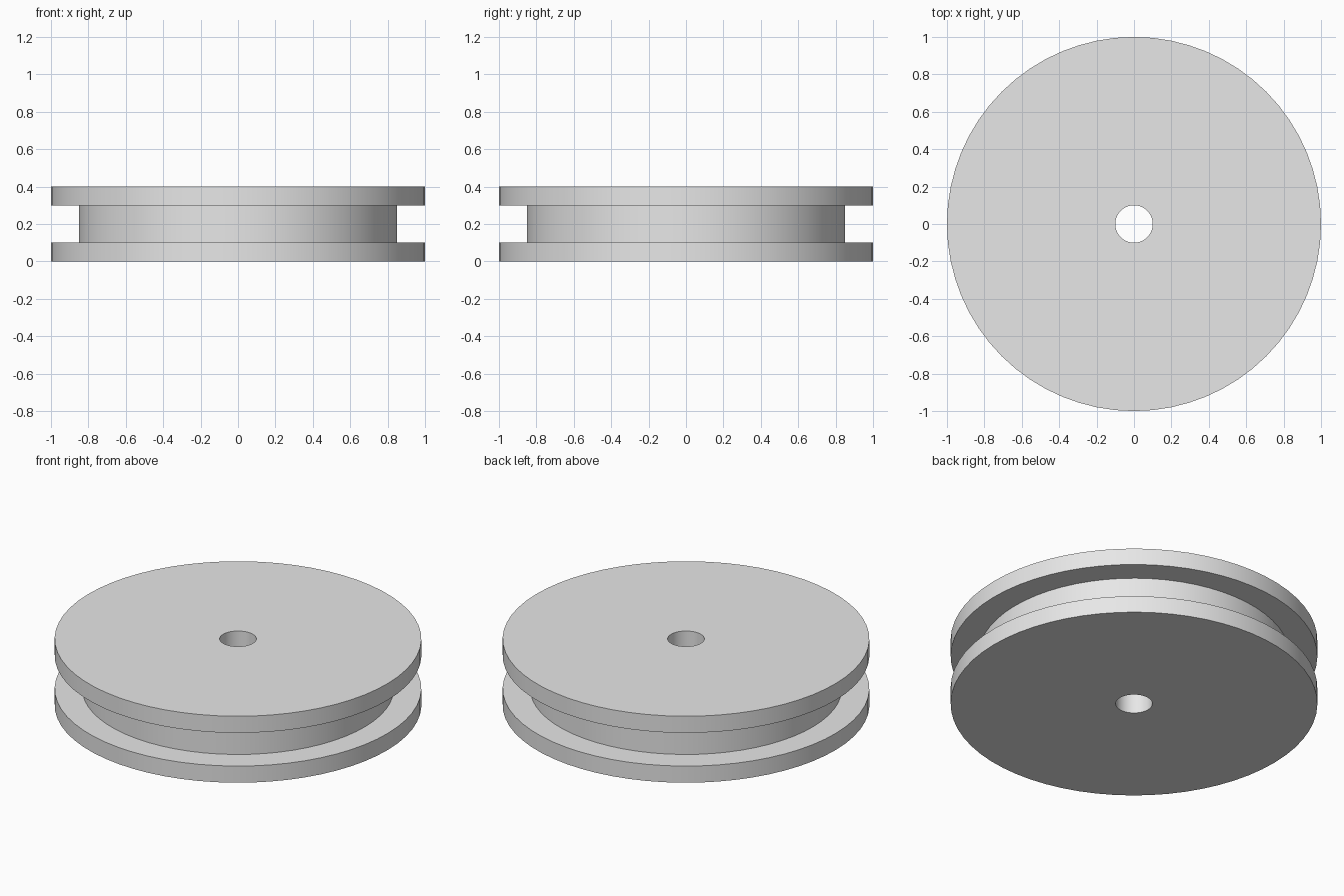
import bpy
import bmesh
import math
from mathutils import Matrix, Vector

cube = bpy.data.objects.get("Cube")
if cube:
    bpy.data.objects.remove(cube, do_unlink=True)

SEGMENTS = 64
RIM, DRUM, BORE = 1.0, 0.85, 0.1
HEIGHT, FLANGE = 0.4, 0.1

grey = bpy.data.materials.new("plain grey")
grey.use_nodes = True
grey.diffuse_color = (0.8, 0.8, 0.8, 1)
grey.node_tree.nodes["Principled BSDF"].inputs["Base Color"].default_value = grey.diffuse_color


def lathe(name, profile):
    """Revolve a closed (radius, height) profile around z."""
    bm = bmesh.new()
    verts = [bm.verts.new((r, 0, z)) for r, z in profile]
    edges = [bm.edges.new((v, verts[i - 1])) for i, v in enumerate(verts)]
    bmesh.ops.spin(bm, geom=verts + edges, cent=(0, 0, 0), axis=(0, 0, 1),
                   angle=math.tau, steps=SEGMENTS, use_merge=True)
    bmesh.ops.remove_doubles(bm, verts=bm.verts, dist=0.0001)
    bmesh.ops.recalc_face_normals(bm, faces=bm.faces)
    mesh = bpy.data.meshes.new(name)
    bm.to_mesh(mesh)
    bm.free()
    mesh.materials.append(grey)
    obj = bpy.data.objects.new(name, mesh)
    bpy.context.collection.objects.link(obj)
    bpy.ops.object.select_all(action='DESELECT')
    obj.select_set(True)
    bpy.context.view_layer.objects.active = obj
    bpy.ops.object.shade_smooth_by_angle(angle=math.radians(30))
    return obj


# Pulley wheel: two flanges, a recessed drum between them and a central bore
lower = [(BORE, 0), (RIM, 0), (RIM, FLANGE), (DRUM, FLANGE)]
upper = [(r, HEIGHT - z) for r, z in reversed(lower)]
lathe("pulley_wheel", lower + upper)
